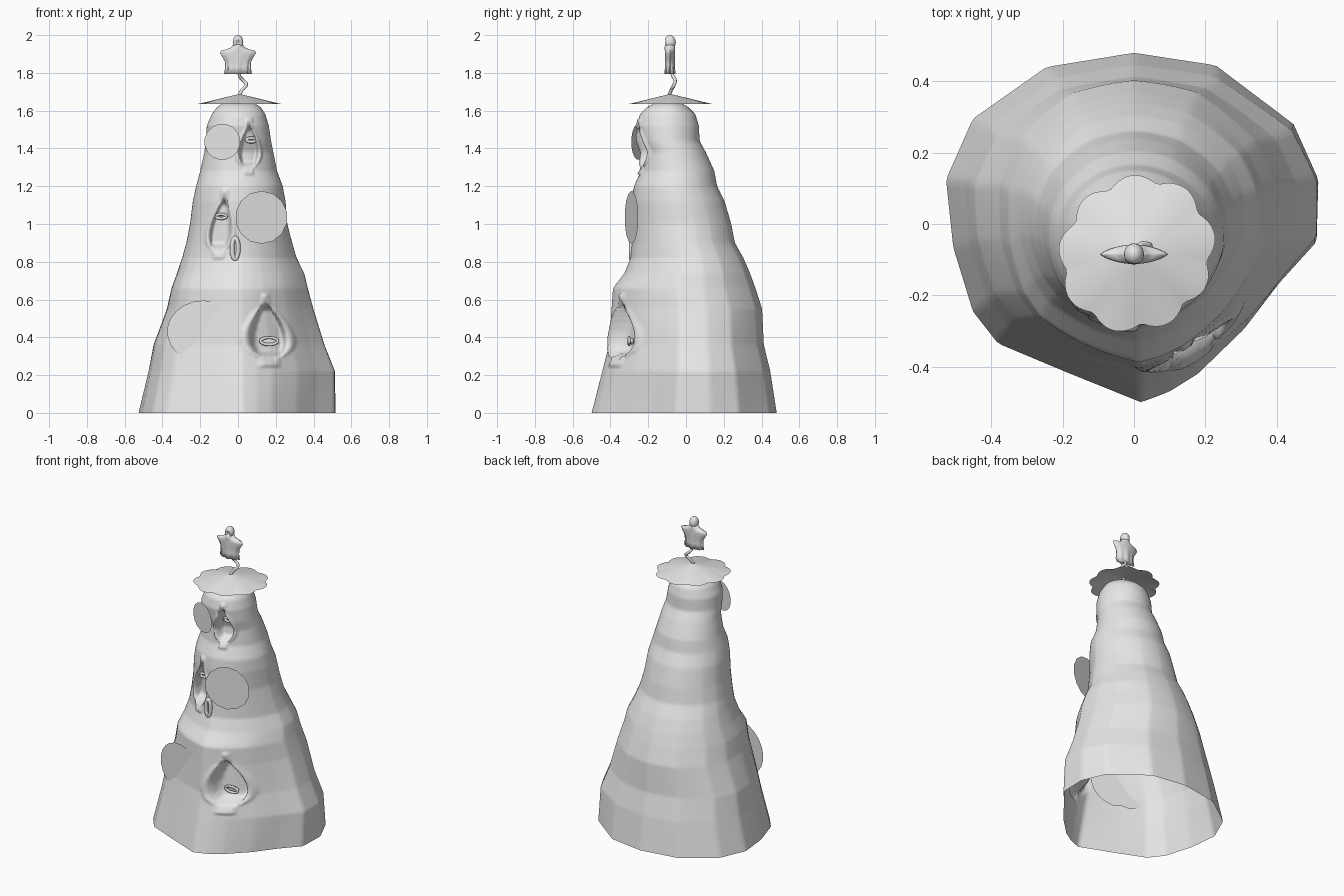
import bpy, bmesh, math
from mathutils import Vector

if "Cube" in bpy.data.objects:
    bpy.data.objects.remove(bpy.data.objects["Cube"])

GREY = bpy.data.materials.new("plain grey")
GREY.diffuse_color = (0.8, 0.8, 0.8, 1)
GREY.use_nodes = True
GREY.node_tree.nodes["Principled BSDF"].inputs["Base Color"].default_value = GREY.diffuse_color


def make(name, verts, faces, smooth=True):
    me = bpy.data.meshes.new(name)
    me.from_pydata(verts, [], faces)
    ob = bpy.data.objects.new(name, me)
    bpy.context.collection.objects.link(ob)
    me.materials.append(GREY)
    for p in me.polygons:
        p.use_smooth = smooth
    return ob


def loft(name, rings, cap_start=False, cap_end=False):
    n = len(rings[0])
    verts = [p for r in rings for p in r]
    faces = [(i * n + j, i * n + (j + 1) % n, (i + 1) * n + (j + 1) % n, (i + 1) * n + j)
             for i in range(len(rings) - 1) for j in range(n)]
    if cap_start:
        faces.append(tuple(reversed(range(n))))
    if cap_end:
        faces.append(tuple(range((len(rings) - 1) * n, len(rings) * n)))
    return make(name, verts, faces)


# Tower profile: height, left, right, front, back
PROFILE = [
    (0.00, -.525, .520, -.495, .485), (0.22, -.475, .518, -.440, .450),
    (0.36, -.450, .462, -.405, .415), (0.55, -.380, .402, -.392, .405),
    (0.66, -.355, .372, -.385, .370), (0.74, -.325, .352, -.325, .340),
    (0.82, -.298, .312, -.292, .305), (0.90, -.275, .288, -.285, .260),
    (1.00, -.255, .262, -.285, .240), (1.12, -.240, .252, -.285, .205),
    (1.20, -.222, .237, -.275, .165), (1.28, -.200, .207, -.240, .150),
    (1.38, -.178, .187, -.228, .105), (1.44, -.170, .175, -.250, .072),
    (1.52, -.165, .163, -.260, .068), (1.58, -.140, .145, -.245, .050),
    (1.62, -.110, .120, -.205, .010), (1.64, -.080, .085, -.165, -.025)]

# Irregular outline of the tower foot
FOOT = [(.52, .13), (.45, .285), (.23, .45), (0, .485), (-.245, .445), (-.45, .30),
        (-.525, .13), (-.505, -.06), (-.45, -.24), (-.38, -.33), (-.19, -.41),
        (.02, -.495), (.10, -.465), (.18, -.415), (.31, -.29), (.41, -.16), (.515, -.045)]
FOOT = [Vector((x / .523, y / .49)) for x, y in FOOT]


def foot_radius(a):
    d = Vector((math.cos(a), math.sin(a)))
    for p, q in zip(FOOT, FOOT[1:] + FOOT[:1]):
        e = q - p
        den = d.x * e.y - d.y * e.x
        if abs(den) < 1e-9:
            continue
        r = (p.x * e.y - p.y * e.x) / den
        s = (p.x * d.y - p.y * d.x) / den
        if r > 0 and -1e-6 <= s <= 1 + 1e-6:
            return r
    return 1.0


SEG = 180
ANGLES = [2 * math.pi * j / SEG for j in range(SEG)]
RADII = [foot_radius(a) for a in ANGLES]


def profile_at(z):
    for lo, hi in zip(PROFILE, PROFILE[1:]):
        if z <= hi[0]:
            t = (z - lo[0]) / (hi[0] - lo[0])
            return [u + (v - u) * t for u, v in zip(lo[1:], hi[1:])]
    return PROFILE[-1][1:]


def tower_ring(z):
    xl, xr, yf, yb = profile_at(z)
    k = max(0.0, 1 - z / 1.3)
    ring = []
    for a, rad in zip(ANGLES, RADII):
        r = 1 + (rad - 1) * k
        ux, uy = r * math.cos(a), r * math.sin(a)
        ring.append(Vector((ux * (xr if ux > 0 else -xl),
                            (yf + yb) / 2 + uy * (yb - yf) / 2, z)))
    return ring


def front_y(x, z):
    front = tower_ring(z)[SEG // 2:]
    return min(front, key=lambda p: abs(p.x - x)).y


# Teardrop hollows: base x, tip x, half width, bottom z, top z, depth
HOLLOWS = [(.168, .145, .100, .29, .585, .085),
           (-.105, -.07, .056, .86, 1.14, .06),
           (.055, .06, .050, 1.30, 1.525, .05)]


def hollow_push(x, z):
    push = 0
    for bx, tx, w, z0, z1, depth in HOLLOWS:
        t = (z - z0) / (z1 - z0)
        if -0.15 < t < 1.15:
            tc = min(max(t, .02), .98)
            half = w * math.sin(math.pi * tc ** .62) ** .8
            s = abs(x - bx - (tx - bx) * tc) / max(half, .012)
            s = max(s, abs(t - .5) * 2)
            if s < 1:
                f = min(1, (1 - s) / .3)
                push += depth * f * f * (3 - 2 * f)
            elif s < 1.5:
                push -= .014 * math.sin(math.pi * (s - 1) / .5)
    return push


LEVELS = 150
rings = [tower_ring(1.64 * i / LEVELS) for i in range(LEVELS + 1)]
for ring in rings:
    for j in range(SEG // 2, SEG):
        ring[j].y += hollow_push(ring[j].x, ring[j].z)
loft("tower", rings, cap_end=True)


def ellipsoid(name, loc, size):
    bm = bmesh.new()
    bmesh.ops.create_uvsphere(bm, u_segments=20, v_segments=12, radius=1)
    for v in bm.verts:
        v.co = Vector(loc) + Vector([c * s for c, s in zip(v.co, size)])
    me = bpy.data.meshes.new(name)
    bm.to_mesh(me)
    bm.free()
    ob = bpy.data.objects.new(name, me)
    bpy.context.collection.objects.link(ob)
    me.materials.append(GREY)
    for p in me.polygons:
        p.use_smooth = True
    return ob


def tube(name, points, radius, closed=False):
    cu = bpy.data.curves.new(name, 'CURVE')
    cu.dimensions = '3D'
    cu.bevel_depth, cu.bevel_resolution, cu.resolution_u = radius, 2, 5
    sp = cu.splines.new('BEZIER')
    sp.bezier_points.add(len(points) - 1)
    for bp, p in zip(sp.bezier_points, points):
        bp.co = p
        bp.handle_left_type = bp.handle_right_type = 'AUTO'
    sp.use_cyclic_u = closed
    cu.use_fill_caps = True
    cu.materials.append(GREY)
    ob = bpy.data.objects.new(name, cu)
    bpy.context.collection.objects.link(ob)


def loop(name, x, y, z, rx, rz, radius):
    tube(name, [(x + rx * math.cos(a), y, z + rz * math.sin(a))
                for a in [math.pi * i / 4 for i in range(8)]], radius, True)


# Small oval lips inside the hollows, and a knob by the middle one
for i, (x, z, rx, push) in enumerate([(.165, .38, .045, .05), (-.09, 1.04, .028, .035),
                                      (.07, 1.445, .025, .03)]):
    y = front_y(x, z) + push
    loop(f"hollow_lip_{i + 1}", x, y, z, rx, rx * .4, .008)
    ellipsoid(f"hollow_core_{i + 1}", (x, y + .015, z), (rx, .012, rx * .4))
loop("knob", -.015, front_y(-.015, .87) - .005, .87, .016, .055, .012)


# Round leaf doors standing open beside each hollow
def leaf(name, a, b, zc, rz, sides, notch=0.0):
    a, b = Vector(a), Vector(b)
    mid, half = (a + b) / 2, (b - a) / 2
    verts = []
    for i in range(sides):
        t = 2 * math.pi * (i + .5) / sides
        r = 1 - notch * max(0, 1 - abs(t - 1.5 * math.pi) / .35)
        p = mid + half * r * math.cos(t)
        verts.append((p.x, p.y, zc + rz * r * math.sin(t)))
    make(name, verts, [tuple(range(sides))], False)


leaf("lower_leaf_door", (-.375, -.275), (.008, -.392), .43, .165, 22, .12)
leaf("middle_leaf_door", (-.015, -.325), (.262, -.252), 1.035, .14, 14)
leaf("upper_leaf_door", (-.178, -.215), (.012, -.29), 1.435, .096, 16)

# Scalloped canopy on top
N, cap = 90, []
for r, z in ((.001, 1.688), (.07, 1.672), (.15, 1.652), (1, 1.636)):
    ring = []
    for i in range(N):
        a = 2 * math.pi * i / N
        edge = .197 + .024 * abs(math.sin(4.5 * a + .5)) + .008 * math.sin(2 * a)
        rr = edge if r == 1 else r
        ring.append((.008 + rr * math.cos(a), -.083 + rr * math.sin(a), z))
    cap.append(ring)
loft("canopy", cap)

# Crooked stem
tube("stem", [(.005, -.09, 1.68), (.022, -.078, 1.71), (.044, -.062, 1.74),
              (.022, -.058, 1.765), (.008, -.07, 1.785), (.012, -.08, 1.82)], .009)

# Caped figurine: robe with pointed sleeves, and a hood
robe = []
for z, rx, ry in ((1.795, .064, .026), (1.83, .062, .024), (1.86, .066, .025),
                  (1.88, .078, .026), (1.905, .095, .027), (1.918, .090, .027),
                  (1.925, .058, .028), (1.935, .036, .028), (1.95, .026, .026)):
    ring = []
    for i in range(40):
        a = 2 * math.pi * i / 40
        c, s = math.cos(a), math.sin(a)
        fold = 1 + .14 * math.cos(8 * a) * max(0, (1.9 - z) / .1)
        ring.append((rx * c * fold, -.085 + ry * s * abs(s) ** .6 * fold, z))
    robe.append(ring)
loft("figurine_robe", robe, cap_start=True, cap_end=True)

hood = ellipsoid("figurine_hood", (0, -.085, 1.962), (.028, .031, .038))
for v in hood.data.vertices:  # shadowed face opening
    d = math.hypot(v.co.x / .017, (v.co.z - 1.957) / .02)
    if v.co.y < -.085 and d < 1:
        v.co.y += .025 * (1 - d * d)
